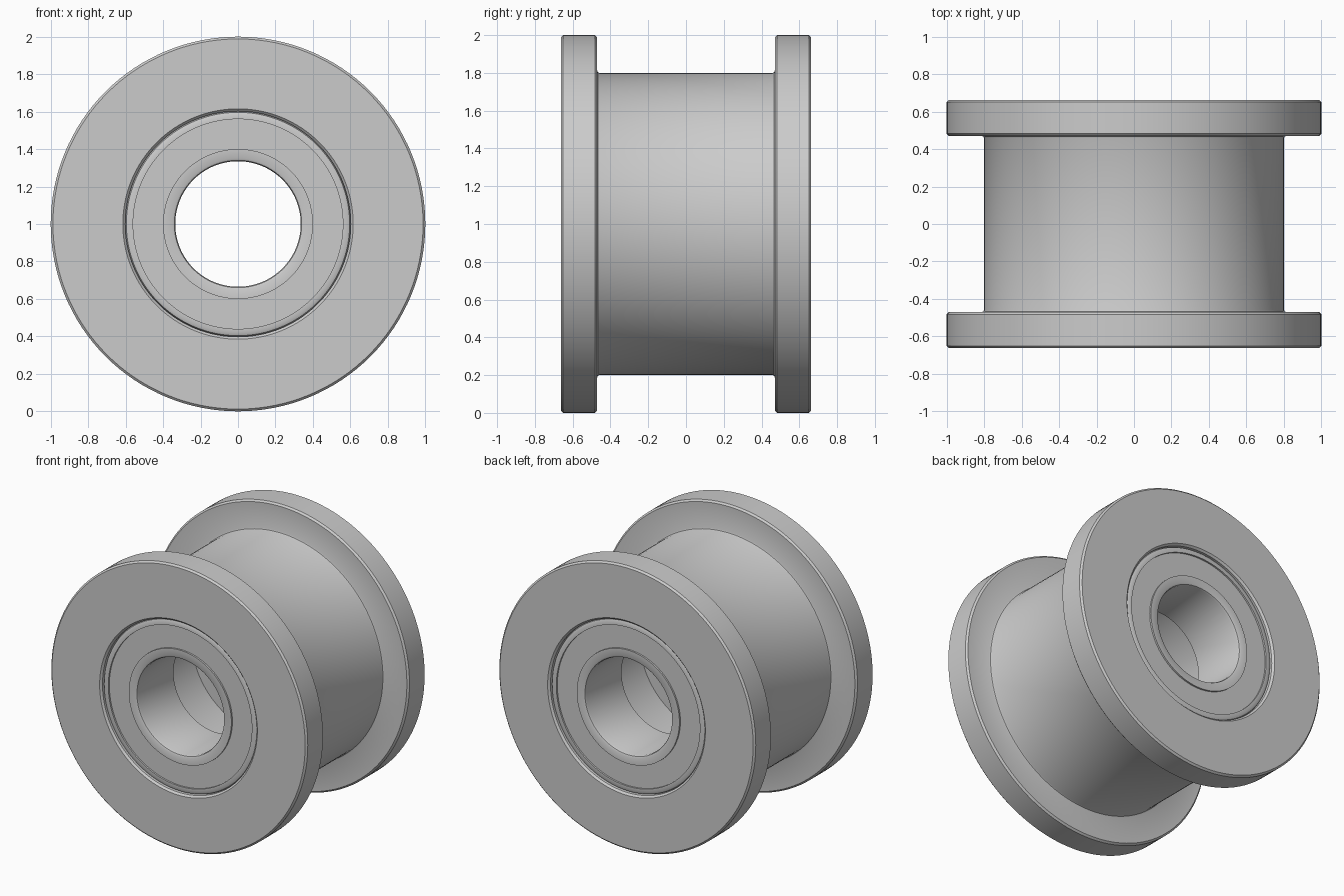
import bpy
import math

SEGMENTS = 128
CENTRE_Z = 1.0

cube = bpy.data.objects.get("Cube")
if cube:
    bpy.data.objects.remove(cube, do_unlink=True)

steel = bpy.data.materials.new("plain grey")
steel.use_nodes = True
steel.diffuse_color = (0.6, 0.6, 0.6, 1)
steel.node_tree.nodes["Principled BSDF"].inputs["Base Color"].default_value = (0.6, 0.6, 0.6, 1)


def lathe(name, profile):
    """Turn a closed (radius, y) profile around the horizontal y axis."""
    count = len(profile)
    verts, faces = [], []
    for s in range(SEGMENTS):
        a = math.tau * s / SEGMENTS
        verts += [(r * math.cos(a), y, CENTRE_Z + r * math.sin(a)) for r, y in profile]
        t = (s + 1) % SEGMENTS
        for i in range(count):
            j = (i + 1) % count
            faces.append((s * count + i, s * count + j, t * count + j, t * count + i))
    # Keep the normals outward whichever way the profile runs
    area = sum(p[0] * q[1] - q[0] * p[1] for p, q in zip(profile, profile[1:] + profile[:1]))
    if area > 0:
        faces = [f[::-1] for f in faces]
    mesh = bpy.data.meshes.new(name)
    mesh.from_pydata(verts, [], faces)
    mesh.materials.append(steel)
    obj = bpy.data.objects.new(name, mesh)
    bpy.context.collection.objects.link(obj)
    bpy.ops.object.select_all(action="DESELECT")
    obj.select_set(True)
    bpy.context.view_layer.objects.active = obj
    bpy.ops.object.shade_smooth_by_angle(angle=math.radians(30))
    return obj


# Flanged body: half profile from the middle of the hub round to the inner shoulder
c = 0.012
half = [
    (0.8, 0.47 - c), (0.8 + c * 0.3, 0.47 - c * 0.3), (0.8 + c, 0.47),
    (1 - c, 0.47), (1, 0.47 + c), (1, 0.663 - c), (1 - c, 0.663),
    (0.615, 0.663), (0.602, 0.65), (0.602, 0.24), (0.53, 0.24),
]
lathe("flanged_body", half + [(r, -y) for r, y in reversed(half)])

# A bearing in each end: rounded races with a recessed shield between them
outer, inner = 0.645, 0.24
bearing = [
    (0.335, inner), (0.335, outer - 0.016), (0.340, outer - 0.005), (0.351, outer),
    (0.40, outer), (0.40, outer - 0.012), (0.56, outer - 0.012), (0.56, outer),
    (0.582, outer), (0.596, outer - 0.006), (0.602, outer - 0.02), (0.602, inner),
]
for label, side in (("front", -1), ("back", 1)):
    lathe(label + "_bearing", [(r, side * y) for r, y in bearing])
